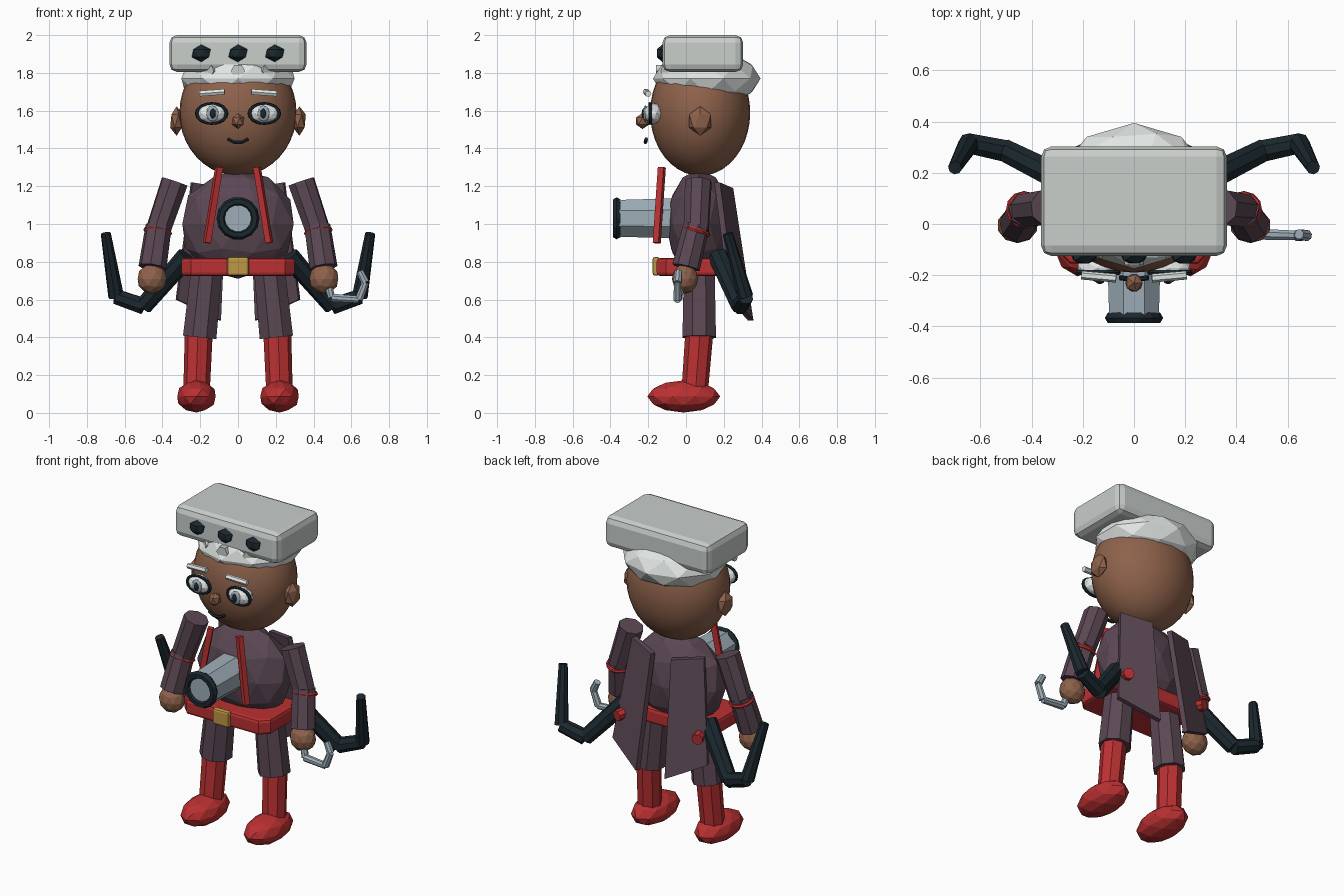
import bpy, bmesh, math
from mathutils import Vector, Matrix

if "Cube" in bpy.data.objects:
    bpy.data.objects.remove(bpy.data.objects["Cube"])


def material(name, r, g, b):
    m = bpy.data.materials.new(name)
    m.diffuse_color = (r, g, b, 1)
    m.use_nodes = True
    m.node_tree.nodes["Principled BSDF"].inputs["Base Color"].default_value = m.diffuse_color
    return m


SKIN = material("brown_skin", 0.27, 0.122, 0.07)
PURPLE = material("dusky_purple", 0.105, 0.064, 0.088)
RED = material("red", 0.50, 0.030, 0.032)
DARK = material("dark_navy", 0.011, 0.021, 0.028)
HAT = material("pale_grey", 0.58, 0.62, 0.60)
HAIR = material("white_hair", 0.76, 0.80, 0.79)
GOLD = material("gold", 0.52, 0.31, 0.06)
STEEL = material("steel_blue", 0.34, 0.42, 0.48)


def finish(name, bm, mat, smooth=False):
    bmesh.ops.recalc_face_normals(bm, faces=bm.faces)
    me = bpy.data.meshes.new(name)
    bm.to_mesh(me)
    bm.free()
    me.materials.append(mat)
    for p in me.polygons:
        p.use_smooth = smooth
    ob = bpy.data.objects.new(name, me)
    bpy.context.collection.objects.link(ob)
    return ob


def place(loc, scale):
    return Matrix.Translation(loc) @ Matrix.Diagonal((*scale, 1))


def ball(name, loc, scale, mat, sub=2):
    bm = bmesh.new()
    bmesh.ops.create_icosphere(bm, subdivisions=sub, radius=1, matrix=place(loc, scale))
    return finish(name, bm, mat)


def rod(name, a, b, r1, r2, mat, sides=8):
    a, b = Vector(a), Vector(b)
    d = b - a
    m = Matrix.Translation((a + b) / 2) @ d.to_track_quat('Z', 'Y').to_matrix().to_4x4()
    m = m @ Matrix.Rotation(math.pi / sides, 4, 'Z')
    bm = bmesh.new()
    bmesh.ops.create_cone(bm, cap_ends=True, segments=sides, radius1=r1, radius2=r2,
                          depth=d.length, matrix=m)
    return finish(name, bm, mat)


def box(name, lo, hi, mat, bevel=0.02, upright=0):
    lo, hi = Vector(lo), Vector(hi)
    bm = bmesh.new()
    bmesh.ops.create_cube(bm, size=1, matrix=place((lo + hi) / 2, hi - lo))
    if upright:  # extra rounding on the vertical corners
        es = [e for e in bm.edges if abs(e.verts[0].co.z - e.verts[1].co.z) > 0.01]
        bmesh.ops.bevel(bm, geom=es, offset=upright, segments=1, affect='EDGES')
        es = [e for e in bm.edges if abs(e.verts[0].co.z - e.verts[1].co.z) < 0.01]
    else:
        es = bm.edges[:]
    bmesh.ops.bevel(bm, geom=es, offset=bevel, segments=2, profile=0.5, affect='EDGES')
    return finish(name, bm, mat)


def ring(name, loc, axis, major, minor, mat, scale=(1, 1, 1), n=12):
    q = Vector(axis).to_track_quat('Z', 'Y').to_matrix().to_4x4()
    bpy.ops.mesh.primitive_torus_add(major_radius=major, minor_radius=minor,
                                     major_segments=n, minor_segments=6)
    ob = bpy.context.object
    ob.name = name
    ob.data.transform(place(loc, scale) @ q)
    ob.data.materials.append(mat)
    return ob


def slab(name, pts, push, mat):
    # flat panel given by its outline and a thickness vector
    bm = bmesh.new()
    f = bm.faces.new([bm.verts.new(p) for p in pts])
    ext = bmesh.ops.extrude_face_region(bm, geom=[f])
    bmesh.ops.translate(bm, vec=push, verts=[v for v in ext["geom"] if isinstance(v, bmesh.types.BMVert)])
    if f.is_valid and len(bm.faces) < 6:
        bm.faces.new(list(f.verts)[::-1])
    return finish(name, bm, mat)


# Head and hair
bm = bmesh.new()
bmesh.ops.create_uvsphere(bm, u_segments=32, v_segments=20, radius=1,
                          matrix=place((0, 0.075, 1.59), (0.31, 0.265, 0.335)))
finish("head", bm, SKIN, True)
ball("hair", (0, 0.11, 1.77), (0.315, 0.285, 0.15), HAIR)
ball("nose", (0, -0.23, 1.545), (0.038, 0.04, 0.042), SKIN, 1)

# Hat with a ring of small knobs and three studs
box("hat", (-0.363, -0.125, 1.805), (0.363, 0.303, 2.0), HAT, 0.04)
for i in range(10):
    a = i * math.tau / 10
    d = Vector((math.sin(a), -math.cos(a), 0))
    c = Vector((0.24 * d.x, 0.09 + 0.22 * d.y, 1.81))
    rod("hat_knob", c - d * 0.03, c + d * 0.03, 0.038, 0.038, HAT, 6)
for x in (-0.195, 0, 0.195):
    ball("hat_stud", (x, -0.125, 1.904), (0.056, 0.035, 0.046), DARK, 1)

# Mouth
mouth = [(-0.055, -0.21, 1.45), (-0.02, -0.215, 1.433), (0.02, -0.215, 1.433), (0.055, -0.21, 1.45)]
for a, b in zip(mouth, mouth[1:]):
    rod("mouth", a, b, 0.01, 0.01, DARK, 6)

# Torso, belt and chest lens
ball("torso", (0, 0.07, 1.0), (0.31, 0.175, 0.29), PURPLE)
box("belt", (-0.3, -0.155, 0.725), (0.3, 0.205, 0.82), RED, 0.018, 0.05)
box("buckle", (-0.057, -0.177, 0.727), (0.057, -0.14, 0.825), GOLD, 0.012)
rod("lens_barrel", (0, -0.05, 1.03), (0, -0.365, 1.03), 0.115, 0.105, STEEL, 8)
ring("lens_rim", (0, -0.367, 1.03), (0, -1, 0), 0.09, 0.024, DARK, n=14)
rod("lens_glass", (0, -0.36, 1.03), (0, -0.375, 1.03), 0.075, 0.075, STEEL, 12)

for s in (-1, 1):
    # Face details
    ball("ear", (s * 0.325, 0.075, 1.545), (0.038, 0.068, 0.078), SKIN, 1)
    ball("eye", (s * 0.14, -0.172, 1.585), (0.082, 0.05, 0.055), HAIR)
    ring("eye_rim", (s * 0.14, -0.19, 1.585), (0, -1, 0), 0.078, 0.011, DARK, (1, 1, 0.68), 16)
    ball("iris", (s * 0.135, -0.214, 1.585), (0.033, 0.014, 0.043), STEEL)
    ball("pupil", (s * 0.133, -0.224, 1.585), (0.016, 0.011, 0.027), DARK)
    rod("eyebrow", (s * 0.07, -0.212, 1.70), (s * 0.205, -0.2, 1.69), 0.017, 0.017, HAIR, 6)

    # Suspenders
    rod("suspender", (s * 0.1, -0.128, 1.3), (s * 0.165, -0.155, 0.9), 0.023, 0.023, RED, 4)

    # Arms
    shoulder, elbow, wrist = (s * 0.335, 0.065, 1.225), (s * 0.425, 0.055, 0.96), (s * 0.453, 0.0, 0.77)
    rod("upper_arm", shoulder, elbow, 0.074, 0.068, PURPLE, 8)
    rod("forearm", (s * 0.42, 0.055, 0.99), wrist, 0.07, 0.075, PURPLE, 8)
    ring("elbow_band", elbow, Vector(wrist) - Vector(elbow), 0.065, 0.012, RED)
    ball("hand", (s * 0.455, -0.005, 0.71), (0.08, 0.07, 0.08), SKIN)

    # Legs and boots
    rod("thigh", (s * 0.165, 0.07, 0.77), (s * 0.203, 0.07, 0.4), 0.088, 0.096, PURPLE, 8)
    rod("shin", (s * 0.208, 0.07, 0.42), (s * 0.22, 0.045, 0.1), 0.074, 0.07, RED, 8)
    ball("boot", (s * 0.22, -0.012, 0.087), (0.107, 0.193, 0.085), RED)

    # Coat tails
    slab("coat_tail", [(s * 0.07, 0.25, 1.19), (s * 0.25, 0.18, 1.22),
                       (s * 0.33, 0.26, 0.6), (s * 0.1, 0.357, 0.49)], (-s * 0.01, -0.03, 0), PURPLE)

    # Jointed back limbs with their sockets
    rod("limb_socket", (s * 0.25, 0.2, 0.77), (s * 0.28, 0.29, 0.76), 0.034, 0.034, RED, 8)
    limb = [(s * 0.27, 0.17, 0.83), (s * 0.5, 0.285, 0.565), (s * 0.645, 0.315, 0.615), (s * 0.7, 0.22, 0.95)]
    for i, (r1, r2) in enumerate(((0.055, 0.047), (0.046, 0.042), (0.042, 0.027))):
        rod("back_limb", limb[i], limb[i + 1], r1, r2, DARK, 8)

# Hook tool held in one hand
hook = [(0.47, -0.02, 0.7), (0.495, -0.04, 0.61), (0.64, -0.045, 0.6), (0.675, -0.045, 0.69), (0.645, -0.04, 0.75)]
for a, b in zip(hook, hook[1:]):
    rod("hook", a, b, 0.023, 0.02, STEEL, 8)
